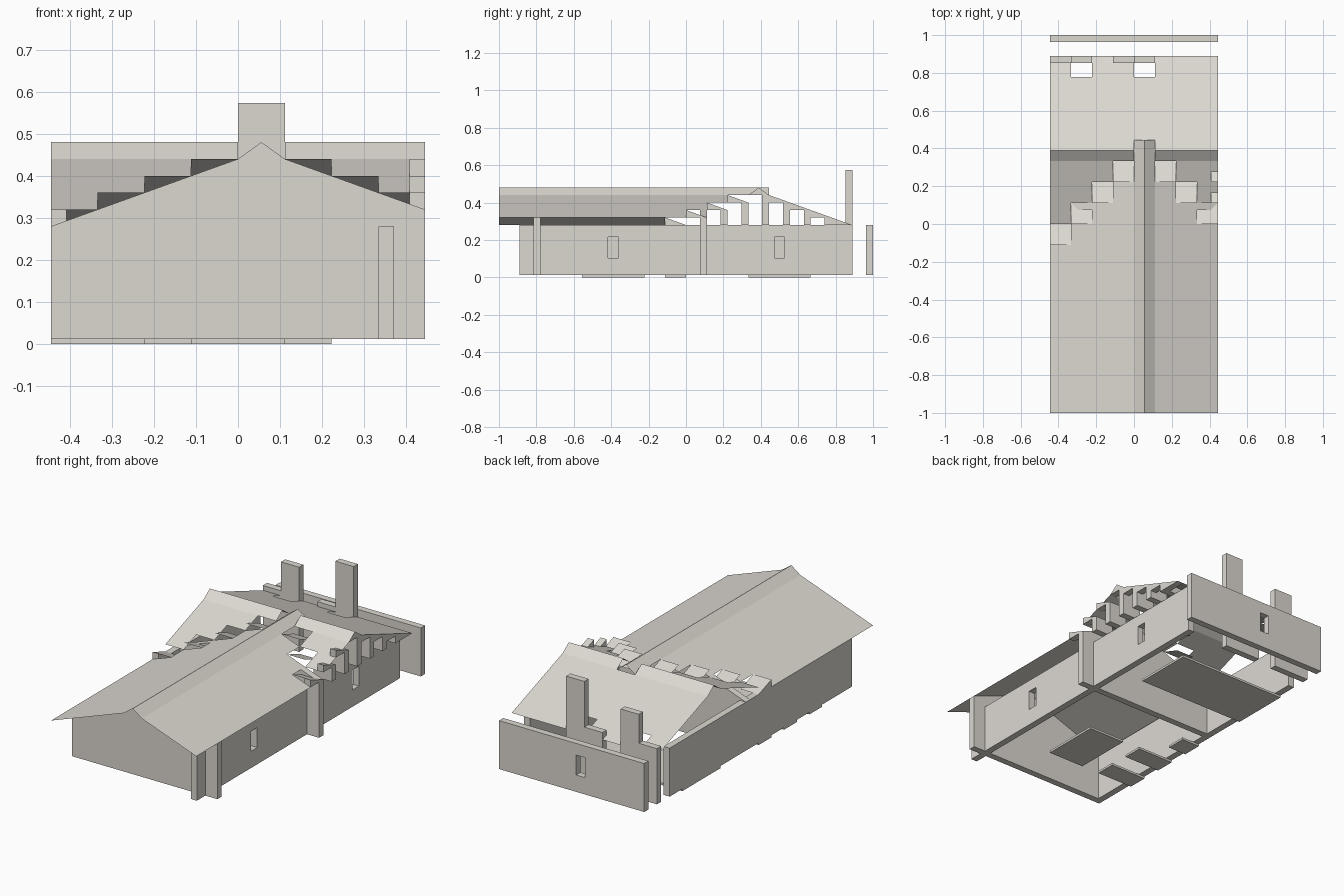
import bpy, bmesh

if "Cube" in bpy.data.objects:
    bpy.data.objects.remove(bpy.data.objects["Cube"])

C = 1 / 9          # plan grid cell
T = C / 3          # wall thickness
R = 0.04           # roof rise per cell
E = 0.28           # eave height
F = 0.012          # floor slab thickness
W = 4 * C          # half width

stone = bpy.data.materials.new("pale_stone")
stone.diffuse_color = (0.72, 0.69, 0.64, 1)
stone.use_nodes = True
stone.node_tree.nodes["Principled BSDF"].inputs["Base Color"].default_value = stone.diffuse_color


def finish(name, bm):
    me = bpy.data.meshes.new(name)
    bm.to_mesh(me)
    bm.free()
    me.materials.append(stone)
    bpy.context.collection.objects.link(bpy.data.objects.new(name, me))


def make(name, boxes=(), polys=()):
    """One object from axis-aligned boxes (x0,x1,y0,y1,z0,z1) and flat polygons."""
    bm = bmesh.new()
    for x0, x1, y0, y1, z0, z1 in boxes:
        vs = bmesh.ops.create_cube(bm, size=1)["verts"]
        for v in vs:
            v.co = (x1 if v.co.x > 0 else x0, y1 if v.co.y > 0 else y0, z1 if v.co.z > 0 else z0)
    for p in polys:
        bm.faces.new([bm.verts.new(q) for q in p])
    finish(name, bm)


def prism(name, pts, axis, a, b):
    """Extrude a profile along x or y between a and b."""
    bm = bmesh.new()
    f = bm.faces.new([bm.verts.new((a, p, z) if axis == "x" else (p, a, z)) for p, z in pts])
    new = bmesh.ops.extrude_face_region(bm, geom=[f])["geom"]
    d = (b - a, 0, 0) if axis == "x" else (0, b - a, 0)
    bmesh.ops.translate(bm, vec=d, verts=[g for g in new if isinstance(g, bmesh.types.BMVert)])
    bmesh.ops.recalc_face_normals(bm, faces=bm.faces)
    finish(name, bm)


def slope_x(x0, x1, y0, y1, z0, z1):
    return [(x0, y0, z0), (x1, y0, z1), (x1, y1, z1), (x0, y1, z0)]


def slope_y(x0, x1, y0, y1, z0, z1):
    return [(x0, y0, z0), (x1, y0, z0), (x1, y1, z1), (x0, y1, z1)]


def pierced(a0, a1, windows, box):
    """Boxes of a wall running a0..a1 with narrow windows at the given centres."""
    out, a = [], a0
    for w in windows:
        out += [box(a, w - C / 4, F, E), box(w - C / 4, w + C / 4, F, 0.105),
                box(w - C / 4, w + C / 4, 0.215, E)]
        a = w + C / 4
    return out + [box(a, a1, F, E)]


# Floor slabs
for i, (x0, x1, y0, y1) in enumerate([(-4, 2, 3, 6), (-1, 1, -5, -2), (-4, -2, -5, -4),
                                      (-4, -2, -3, -2), (-4, -3, -1, 0)]):
    make(f"floor_slab_{i}", [(x0 * C, x1 * C, y0 * C, y1 * C, 0, F)])

# Side walls: right one inset, left one flush and in two lengths
make("right_wall", pierced(-8 * C, 8 * C, [-3.5 * C, 4.5 * C],
                           lambda a, b, z0, z1: (3 * C, 3 * C + T, a, b, z0, z1)))
make("left_wall", [(-W, -W + T, -7 * C, C - T, F, E), (-W, -W + T, C, 7 * C, F, E)])

# Gable walls: front and partition
gable = [(-W, F), (W, F), (W, E + R), (C, E + 4 * R), (C / 2, E + 5 * R), (0, E + 4 * R), (-W, E)]
prism("front_gable_wall", gable, "y", -7 * C - T, -7 * C)
prism("partition_gable_wall", gable, "y", C - T, C)

# Back walls: detached outer one and short inner ones with raised blocks
make("outer_back_wall", pierced(-W, W, [-C / 2],
                                lambda a, b, z0, z1: (a, b, 1 - T, 1, z0, z1)))
yb = 8 * C
make("inner_back_walls", [(x * C, (x + 2) * C, yb - T, yb, F, E) for x in (-4, -1)])
make("wall_blocks", [(x * C, (x + 1) * C, yb - T, yb, E, E + R) for x in (-4, -1)])

# Chimneys
make("tall_chimney", [(0, C, yb - T, yb, E, 0.573)])
make("short_chimney", [(-3 * C, -2 * C, yb - T, yb, E, 0.48)])

# Main roof: stepped where it meets the cross roof
left = [slope_x((k - 4) * C, (k - 3) * C, -1, (k - 1) * C, E + k * R, E + (k + 1) * R) for k in range(4)]
right = [slope_x((3 - k) * C, (4 - k) * C, -1, k * C, E + (k + 2) * R, E + (k + 1) * R) for k in range(3)]
ridge = [slope_x(0, C / 2, -1, 4 * C, E + 4 * R, E + 5 * R),
         slope_x(C / 2, C, -1, 4 * C, E + 5 * R, E + 4 * R)]
make("main_roof", polys=left + right + ridge)

# Cross roof: ridge, back slope with chimney holes, stepped front slope
top, top2 = E + 4 * R, E + 5 * R
cross = []
for x0, x1 in ((-W, 0), (C, W)):
    cross += [slope_y(x0, x1, 3 * C, 3.5 * C, top, top2), slope_y(x0, x1, 3.5 * C, 4 * C, top2, top)]
cross.append(slope_y(-W, W, 4 * C, 7 * C, top, E + R))
for x0, x1 in ((-4, -3), (-2, 0), (1, 4)):
    cross.append(slope_y(x0 * C, x1 * C, 7 * C, 8 * C, E + R, E))
for k in range(3):
    cross.append(slope_y((k - 4) * C, (k - 3) * C, k * C, 3 * C, E + (k + 1) * R, top))
for k in range(2):
    cross.append(slope_y((3 - k) * C, (4 - k) * C, (k + 1) * C, 3 * C, E + (k + 2) * R, top))
make("cross_roof", polys=cross)

# Valley tiles, tilted the other way
tiles = [slope_y((k - 4) * C, (k - 3) * C, (k - 1) * C, k * C, E + (k + 1) * R, E + k * R) for k in range(4)]
tiles += [slope_y((3 - k) * C, (4 - k) * C, k * C, (k + 1) * C, E + (k + 2) * R, E + (k + 1) * R)
          for k in range(3)]
make("valley_tiles", polys=tiles)

# Upright fins under the right end of the cross roof
fins = [(1, 2), (2, 3), (3, 4), (4, 3), (5, 2), (6, 1)]
make("gable_fins", [(3 * C, W, (c + 1) * C - T, (c + 1) * C, E, E + h * R) for c, h in fins])

# Wedges closing the roof steps: back and front steps at the right end, valley step at the left
steps = [(c, E + (7 - c) * R, W - T) for c in range(4, 8)]
steps += [(c, E + (c + 1) * R, W - T) for c in range(3)] + [(-1, E, -W)]
for i, (c, z, x) in enumerate(steps):
    prism(f"gable_wedge_{i}", [(c * C, z), ((c + 1) * C, z), (c * C, z + R)], "x", x, x + T)
prism("ridge_wedge", [(3 * C, top), (4 * C, top), (3.5 * C, top2)], "x", W - T, W)
